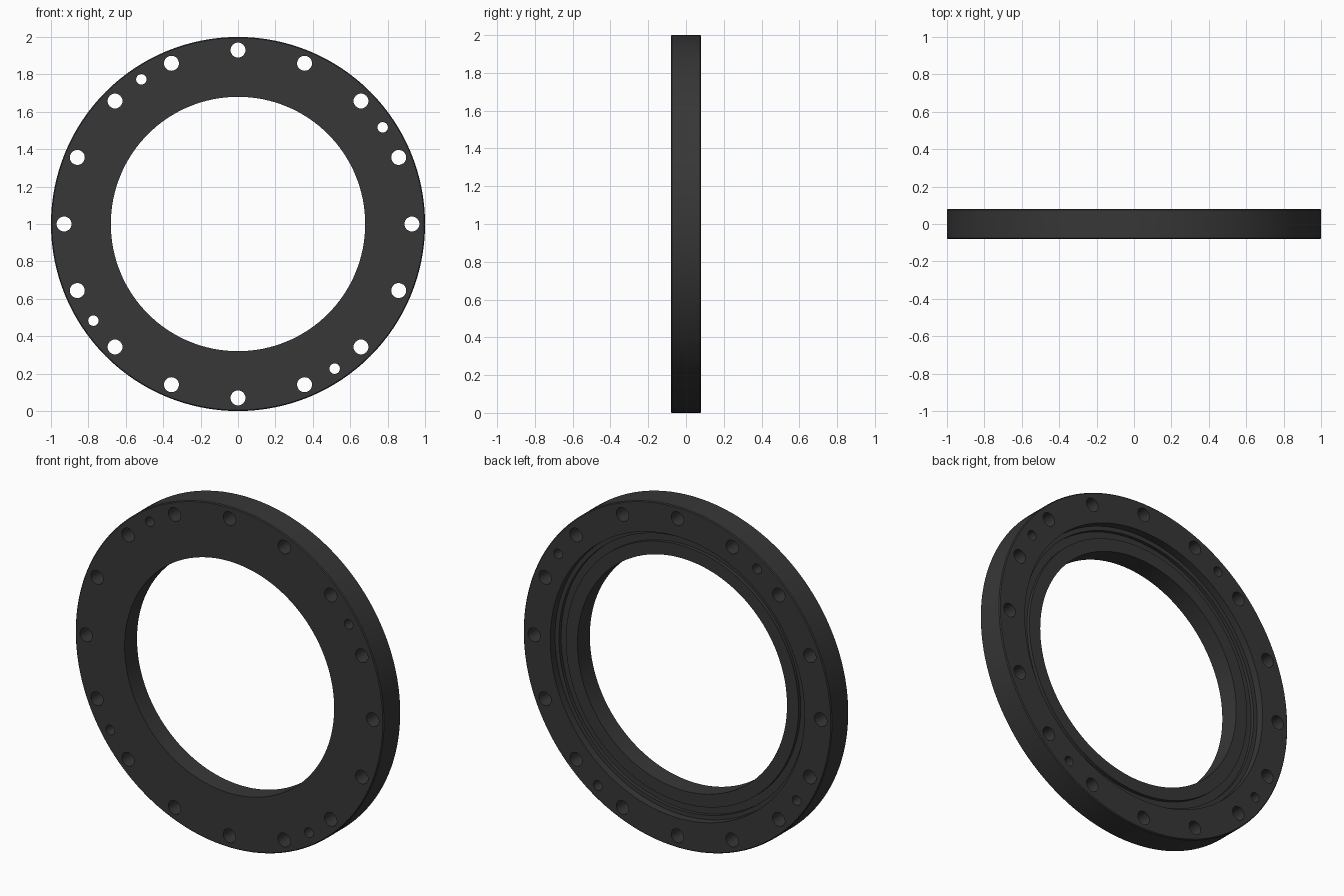
import bpy, bmesh
from math import pi, radians, cos, sin
from mathutils import Matrix, Vector

default = bpy.data.objects.get("Cube")
if default:
    bpy.data.objects.remove(default)

CENTRE = Vector((0, 0, 1))
HALF = 0.08          # half thickness
BOLT_RADIUS = 0.93   # radius of the hole circle

charcoal = bpy.data.materials.new("charcoal")
charcoal.use_nodes = True
colour = (0.038, 0.038, 0.038, 1)
charcoal.diffuse_color = colour
charcoal.node_tree.nodes["Principled BSDF"].inputs["Base Color"].default_value = colour


def add_object(name, bm):
    bmesh.ops.recalc_face_normals(bm, faces=bm.faces)
    mesh = bpy.data.meshes.new(name)
    bm.to_mesh(mesh)
    bm.free()
    mesh.materials.append(charcoal)
    obj = bpy.data.objects.new(name, mesh)
    bpy.context.collection.objects.link(obj)
    return obj


# Flange ring: a stepped profile (radius, depth) turned about the y axis
floor, groove, bevel = HALF - 0.045, HALF - 0.065, 0.005
profile = [
    (0.68, -HALF), (1 - bevel, -HALF), (1, bevel - HALF),
    (1, HALF - bevel), (1 - bevel, HALF),
    (0.825, HALF), (0.825, floor),          # recess wall
    (0.80, floor), (0.80, groove),          # seal groove
    (0.755, groove), (0.755, floor),
    (0.68, floor),
]
bm = bmesh.new()
verts = [bm.verts.new((r, y, 1)) for r, y in profile]
edges = [bm.edges.new((v, verts[i - 1])) for i, v in enumerate(verts)]
bmesh.ops.spin(bm, geom=verts + edges, cent=CENTRE, axis=(0, 1, 0),
               angle=2 * pi, steps=128)
bmesh.ops.remove_doubles(bm, verts=bm.verts, dist=1e-4)
ring = add_object("flange_ring", bm)

# Through holes: sixteen bolt holes and four smaller dowel holes
bm = bmesh.new()


def add_hole(angle, radius):
    place = Vector((BOLT_RADIUS * cos(angle), 0, BOLT_RADIUS * sin(angle)))
    bmesh.ops.create_cone(
        bm, cap_ends=True, segments=32, radius1=radius, radius2=radius,
        depth=4 * HALF,
        matrix=Matrix.Translation(CENTRE + place) @ Matrix.Rotation(pi / 2, 4, "X"))


for i in range(16):
    add_hole(i * pi / 8, 0.04)
for i in range(4):
    add_hole(radians(33.75) + i * pi / 2, 0.028)
cutter = add_object("hole_cutter", bm)
cutter.hide_render = True

# Cut the holes, then remove the cutter
cut = ring.modifiers.new("holes", "BOOLEAN")
cut.operation = "DIFFERENCE"
cut.solver = "EXACT"
cut.object = cutter
bpy.ops.object.select_all(action="DESELECT")
ring.select_set(True)
bpy.context.view_layer.objects.active = ring
bpy.ops.object.modifier_apply(modifier=cut.name)
bpy.data.objects.remove(cutter)
bpy.ops.object.shade_smooth_by_angle(angle=radians(30))
